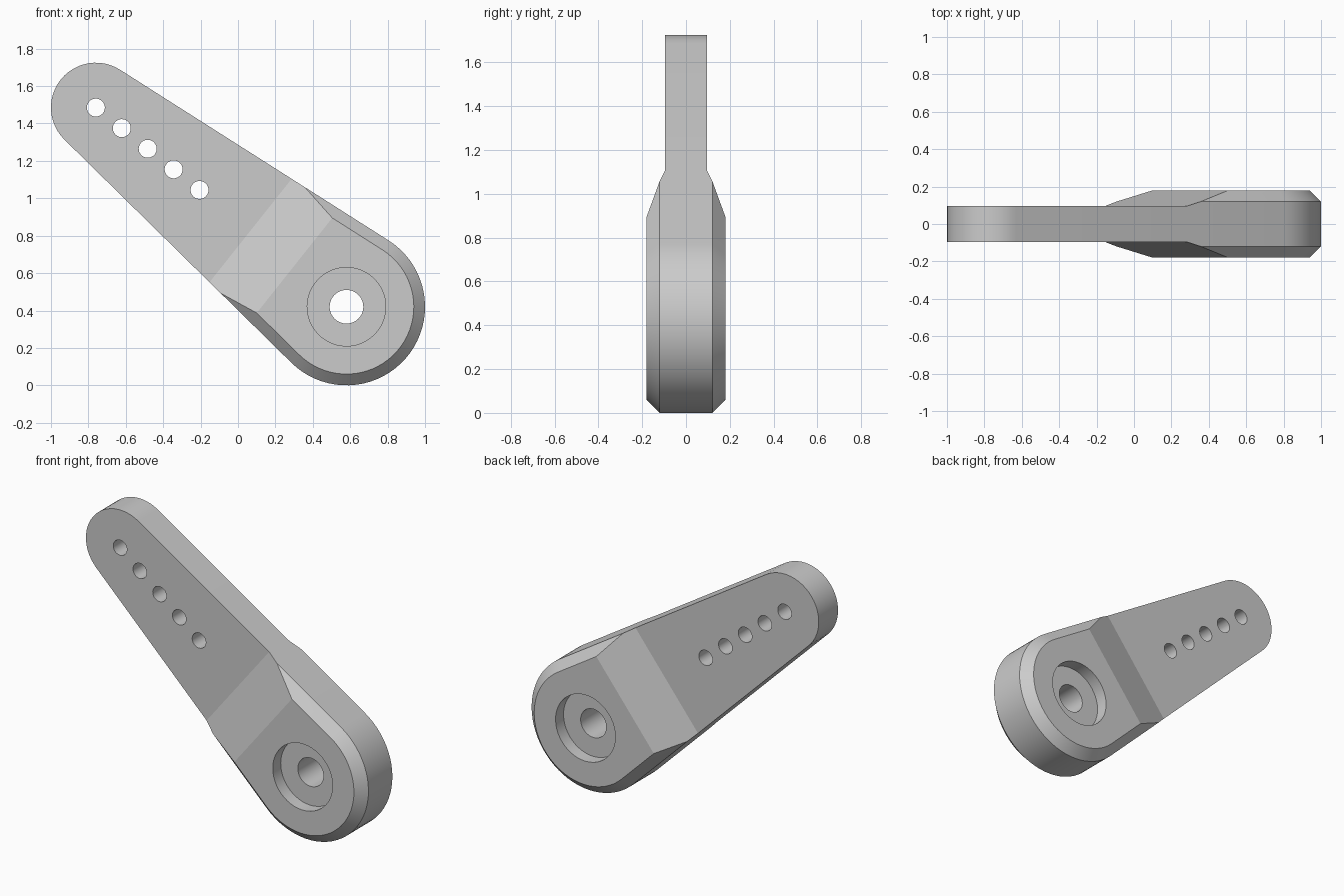
import bpy, bmesh
from math import sin, cos, acos, pi, radians
from mathutils import Vector

cube = bpy.data.objects.get("Cube")
if cube:
    bpy.data.objects.remove(cube, do_unlink=True)

HUB, TIP = Vector((0.58, 0, 0.42)), Vector((-0.76, 0, 1.485))
HUB_R, TIP_R = 0.42, 0.24
LENGTH = (TIP - HUB).length
ALONG = (TIP - HUB).normalized()
ACROSS = Vector((ALONG.z, 0, -ALONG.x))
ARM_Y, EDGE_Y, HUB_Y = 0.097, 0.12, 0.18
RAMP_START, RAMP_END = 0.355, 0.655

grey = bpy.data.materials.new("light grey plastic")
grey.use_nodes = True
colour = (0.6, 0.6, 0.6, 1)
grey.diffuse_color = colour
grey.node_tree.nodes["Principled BSDF"].inputs["Base Color"].default_value = colour


def place(s, t, y):
    """Point at s along the arm from the hub, t across it, y deep."""
    return HUB + ALONG * s + ACROSS * t + Vector((0, y, 0))


def loft(name, loops):
    """Closed solid through a series of equal point loops."""
    bm = bmesh.new()
    rings = [[bm.verts.new(p) for p in loop] for loop in loops]
    n = len(rings[0])
    for a, b in zip(rings, rings[1:]):
        for i in range(n):
            j = (i + 1) % n
            bm.faces.new((a[i], a[j], b[j], b[i]))
    bm.faces.new(rings[0])
    bm.faces.new(rings[-1])
    bmesh.ops.recalc_face_normals(bm, faces=bm.faces)
    mesh = bpy.data.meshes.new(name)
    bm.to_mesh(mesh)
    bm.free()
    obj = bpy.data.objects.new(name, mesh)
    bpy.context.collection.objects.link(obj)
    mesh.materials.append(grey)
    return obj


def outline(inset, y):
    """Two round ends joined by their common tangents."""
    a = acos((HUB_R - TIP_R) / LENGTH)
    pts = []
    for s, r, start, sweep, n in ((0, HUB_R, a, 2 * pi - 2 * a, 37),
                                  (LENGTH, TIP_R, -a, 2 * a, 24)):
        for i in range(n + 1):
            ang = start + sweep * i / n
            pts.append(place(s + (r - inset) * cos(ang), (r - inset) * sin(ang), y))
    return pts


def cylinder(name, s, r, y0, y1, n=48):
    ring = [2 * pi * i / n for i in range(n)]
    return loft(name, [[place(s + r * cos(a), r * sin(a), y) for a in ring]
                       for y in (y0, y1)])


# Chamfered body
bevel = HUB_Y - EDGE_Y
body = loft("lever_arm", [outline(bevel, -HUB_Y), outline(0, -EDGE_Y),
                          outline(0, EDGE_Y), outline(bevel, HUB_Y)])

# Cutters: thinned arm with ramp, hub recesses, bore and row of holes
cutters = []
slope = (HUB_Y - ARM_Y) / (RAMP_END - RAMP_START)
for side in (-1, 1):
    profile = ((RAMP_END, ARM_Y), (2.2, ARM_Y), (2.2, 0.3),
               (RAMP_END - (0.3 - ARM_Y) / slope, 0.3))
    cutters.append(loft("ramp_cutter", [[place(s, t, side * y) for s, y in profile]
                                        for t in (-1, 1)]))
    cutters.append(cylinder("recess_cutter", 0, 0.21, side * 0.1, side * 0.3))
cutters.append(cylinder("bore_cutter", 0, 0.09, -0.4, 0.4))
for i in range(5):
    cutters.append(cylinder("hole_cutter", LENGTH - 0.177 * i, 0.048, -0.4, 0.4, 32))

bpy.ops.object.select_all(action='DESELECT')
bpy.context.view_layer.objects.active = body
body.select_set(True)
for cutter in cutters:
    cutter.hide_render = True
    mod = body.modifiers.new("cut", 'BOOLEAN')
    mod.operation = 'DIFFERENCE'
    mod.solver = 'EXACT'
    mod.object = cutter
    bpy.ops.object.modifier_apply(modifier=mod.name)
    bpy.data.objects.remove(cutter, do_unlink=True)

bpy.ops.object.shade_smooth_by_angle(angle=radians(14))
